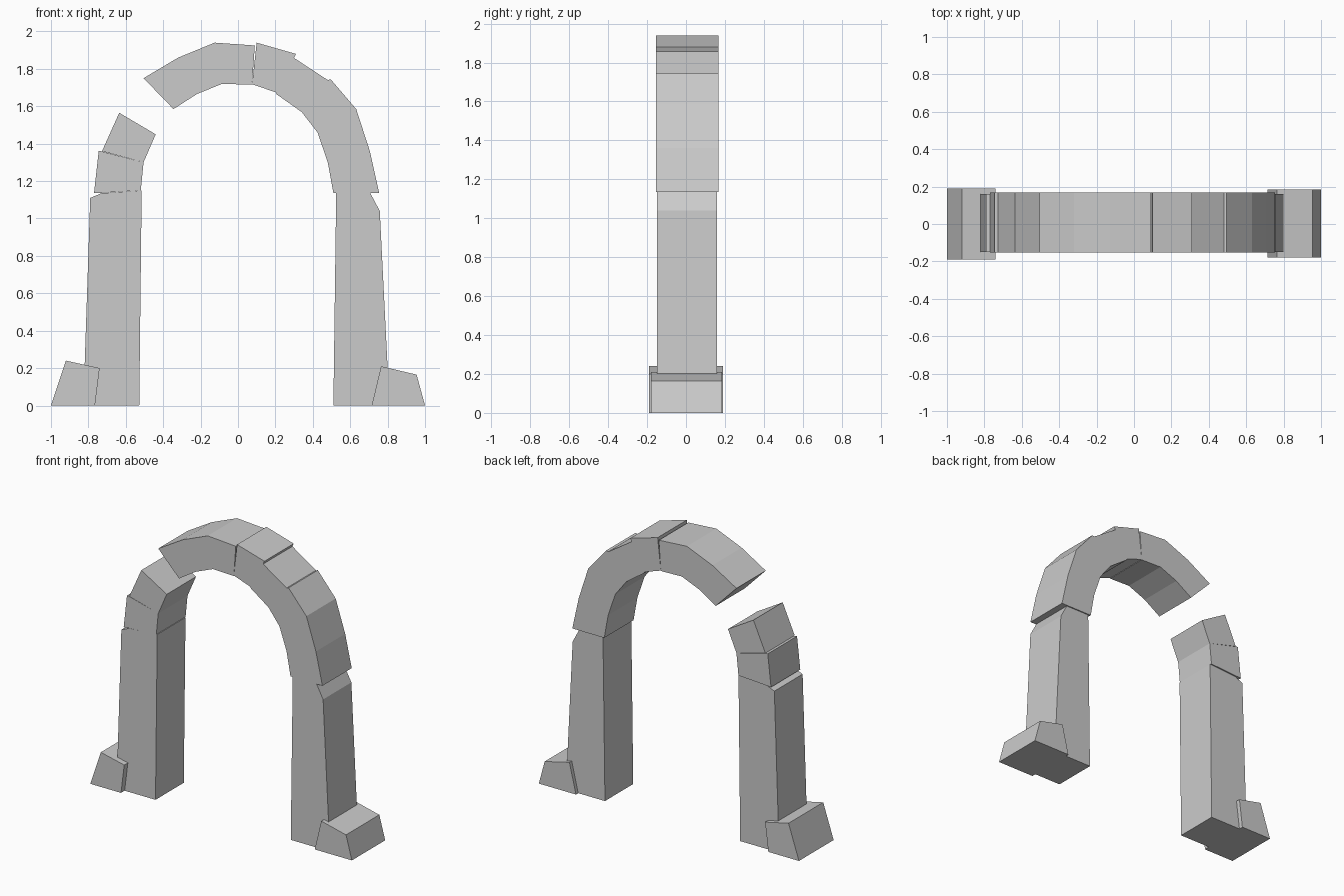
import bpy, bmesh

if "Cube" in bpy.data.objects:
    bpy.data.objects.remove(bpy.data.objects["Cube"])


def slab(name, profile, y0, y1):
    """Extrude an (x, z) outline along y into a solid block."""
    bm = bmesh.new()
    front = bm.faces.new([bm.verts.new((x, y0, z)) for x, z in profile])
    ext = bmesh.ops.extrude_face_region(bm, geom=[front])
    verts = [g for g in ext["geom"] if isinstance(g, bmesh.types.BMVert)]
    bmesh.ops.translate(bm, verts=verts, vec=(0, y1 - y0, 0))
    bmesh.ops.recalc_face_normals(bm, faces=bm.faces[:])
    mesh = bpy.data.meshes.new(name)
    bm.to_mesh(mesh)
    bm.free()
    bpy.context.collection.objects.link(bpy.data.objects.new(name, mesh))


# Sloped buttresses at the feet
slab("left_buttress", [(-1, 0), (-.765, 0), (-.74, .2), (-.92, .24)], -.19, .19)
slab("right_buttress", [(.715, 0), (1, 0), (.955, .165), (.765, .21)], -.18, .185)

# Tapered pillars
slab("left_pillar", [(-.827, 0), (-.528, 0), (-.515, 1.15), (-.73, 1.135),
                     (-.79, 1.11)], -.15, .16)
slab("right_pillar", [(.51, 0), (.81, 0), (.758, 1.04), (.705, 1.14),
                      (.525, 1.135)], -.15, .16)

# Arch stones, with the broken gap on the left
stones = {
    "left_springer": [(-.77, 1.135), (-.52, 1.15), (-.505, 1.30), (-.735, 1.36), (-.745, 1.36)],
    "left_broken_stone": [(-.727, 1.36), (-.505, 1.30), (-.44, 1.45), (-.635, 1.565)],
    "crown_stone": [(-.505, 1.75), (-.345, 1.585), (-.22, 1.665), (-.085, 1.72),
                    (.075, 1.715), (.09, 1.925), (-.125, 1.94), (-.32, 1.86)],
    "upper_right_stone": [(.075, 1.718), (.20, 1.675), (.21, 1.66), (.31, 1.88), (.10, 1.94)],
    "shoulder_stone": [(.205, 1.665), (.325, 1.58), (.48, 1.74), (.30, 1.858)],
    "right_springer": [(.325, 1.58), (.34, 1.57), (.425, 1.46), (.48, 1.30), (.51, 1.135),
                       (.755, 1.135), (.705, 1.36), (.632, 1.585), (.495, 1.745), (.48, 1.74)],
}
for name, outline in stones.items():
    slab(name, outline, -.153, .168)
